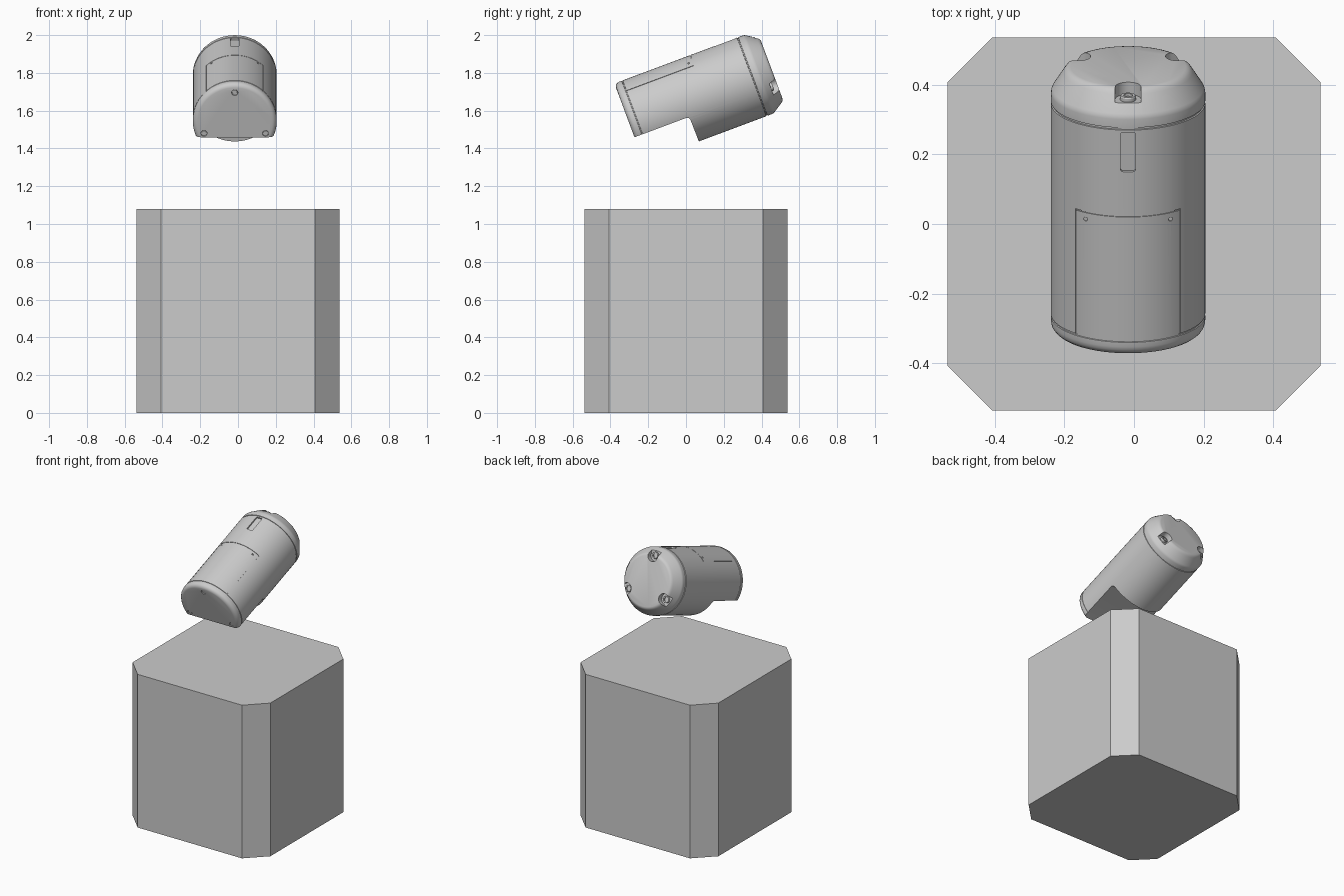
import bpy, bmesh, math
from mathutils import Matrix

if "Cube" in bpy.data.objects:
    bpy.data.objects.remove(bpy.data.objects["Cube"])

R = 0.222          # canister radius
SEG = 96


def finish(bm, name):
    bmesh.ops.recalc_face_normals(bm, faces=bm.faces)
    me = bpy.data.meshes.new(name)
    bm.to_mesh(me)
    bm.free()
    ob = bpy.data.objects.new(name, me)
    bpy.context.collection.objects.link(ob)
    return ob


def lathe(name, profile, seg=SEG, cx=0, cz=0):
    """Revolve (radius, y) pairs around an axis parallel to Y."""
    bm = bmesh.new()
    rings = []
    for r, y in profile:
        rings.append([bm.verts.new((cx + r * math.sin(t), y, cz + r * math.cos(t)))
                      for t in (2 * math.pi * i / seg for i in range(seg))])
    for a, b in zip(rings, rings[1:]):
        for i in range(seg):
            j = (i + 1) % seg
            bm.faces.new((a[i], a[j], b[j], b[i]))
    bm.faces.new(rings[0])
    bm.faces.new(rings[-1])
    return finish(bm, name)


def prism(name, pts, lo, hi, axis):
    """Extrude a closed 2D outline along the given axis."""
    place = {'x': lambda p, d: (d, p[0], p[1]),
             'y': lambda p, d: (p[0], d, p[1]),
             'z': lambda p, d: (p[0], p[1], d)}[axis]
    bm = bmesh.new()
    a = [bm.verts.new(place(p, lo)) for p in pts]
    b = [bm.verts.new(place(p, hi)) for p in pts]
    bm.faces.new(a)
    bm.faces.new(b)
    for i in range(len(pts)):
        j = (i + 1) % len(pts)
        bm.faces.new((a[i], a[j], b[j], b[i]))
    return finish(bm, name)


def arc(cx, cy, r, a0, a1, n=8):
    return [(cx + r * math.cos(math.radians(a0 + (a1 - a0) * i / n)),
             cy + r * math.sin(math.radians(a0 + (a1 - a0) * i / n))) for i in range(n + 1)]


def circle(cx, cy, r, n=24):
    return arc(cx, cy, r, 0, 360 - 360 / n, n - 1)


def sector(a0, a1, r0, r1, y0, y1, n):
    """Curved cutter hugging the canister, angles measured from +X."""
    return prism("cutter", arc(0, 0, r0, a0, a1, n) + arc(0, 0, r1, a1, a0, n), y0, y1, 'y')


# Pedestal: square block with cut corners
h, c = 0.537, 0.407
prism("pedestal", [(c, -h), (h, -c), (h, c), (c, h), (-c, h), (-h, c), (-h, -c), (-c, -h)],
      0, 1.08, 'z')

# Canister body with rounded nose, two seams and a tapered end cap
body = lathe("canister_body", [
    (0.197, -0.34), (0.207, -0.3375), (0.215, -0.331), (0.220, -0.323), (R, -0.313),
    (R, -0.299), (0.219, -0.298), (0.219, -0.294), (R, -0.293),
    (R, 0.353), (0.218, 0.354), (0.218, 0.359), (R, 0.360),
    (R, 0.386), (0.2205, 0.394), (0.217, 0.401),
    (0.186, 0.450), (0.181, 0.457), (0.174, 0.463), (0.165, 0.466)])

cutters = []
# Notch under the front half
notch = [(-0.5, -0.5), (-0.025, -0.5), (-0.03, -0.102)] + arc(-0.05, -0.102, 0.02, 0, 90) + [(-0.5, -0.082)]
cutters.append(prism("cutter", notch, -0.4, 0.4, 'x'))

# Access panel outline
pa = math.degrees(math.asin(0.15 / R))
for s in (-1, 1):
    mid = 90 + s * pa
    cutters.append(sector(mid - 0.45, mid + 0.45, 0.2192, 0.24, -0.295, 0.086, 2))
cutters.append(sector(90 - pa - 0.45, 90 + pa + 0.45, 0.2188, 0.245, 0.086, 0.090, 24))

# Panel screws
for s in (-1, 1):
    cutters.append(prism("cutter", circle(s * 0.122, 0.066, 0.006, 12), 0.181, 0.3, 'z'))

# Top slot
x, y0, y1, r = 0.022, 0.225, 0.346, 0.008
slot = (arc(x - r, y1 - r, r, 0, 90, 4) + arc(-x + r, y1 - r, r, 90, 180, 4)
        + arc(-x + r, y0 + r, r, 180, 270, 4) + arc(x - r, y0 + r, r, 270, 360, 4))
cutters.append(prism("cutter", slot, 0.211, 0.3, 'z'))

# Screw recesses in the nose
nose = [(0, 0.170), (-0.163, -0.060), (0.163, -0.060)]
for px, pz in nose:
    cutters.append(prism("cutter", circle(px, pz, 0.0165), -0.4, -0.332, 'y'))

# Bolt pockets around the end cap, open outwards
bolts = []
for k in range(3):
    u = arc(0, 0.167, 0.037, 180, 360, 16) + [(0.037, 0.3), (-0.037, 0.3)]
    cut = prism("cutter", u, 0.428, 0.6, 'y')
    bolt = lathe("cap_bolt_%d" % (k + 1), [
        (0.023, 0.424), (0.023, 0.438), (0.021, 0.441), (0.013, 0.441), (0.013, 0.433)], 32, 0, 0.170)
    turn = Matrix.Rotation(math.radians(120 * k), 4, 'Y')
    cut.data.transform(turn)
    bolt.data.transform(turn)
    cutters.append(cut)
    bolts.append(bolt)

# Carve the body
bpy.context.view_layer.objects.active = body
for cut in cutters:
    m = body.modifiers.new("carve", 'BOOLEAN')
    m.operation = 'DIFFERENCE'
    m.solver = 'EXACT'
    m.object = cut
    bpy.ops.object.modifier_apply(modifier=m.name)
for cut in cutters:
    bpy.data.objects.remove(cut, do_unlink=True)

# Nose screws sit inside their recesses
screws = [lathe("nose_screw_%d" % (i + 1), [(0.013, -0.337), (0.0135, -0.335), (0.0135, -0.33)], 24, px, pz)
          for i, (px, pz) in enumerate(nose)]

# Tilt the canister and float it over the pedestal
pose = Matrix.Translation((-0.017, 0.017, 1.655)) @ Matrix.Rotation(math.radians(20.5), 4, 'X')
bpy.ops.object.select_all(action='DESELECT')
for ob in [body] + bolts + screws:
    ob.data.transform(pose)
    ob.select_set(True)
bpy.context.view_layer.objects.active = body
bpy.ops.object.shade_smooth_by_angle(angle=math.radians(30))
